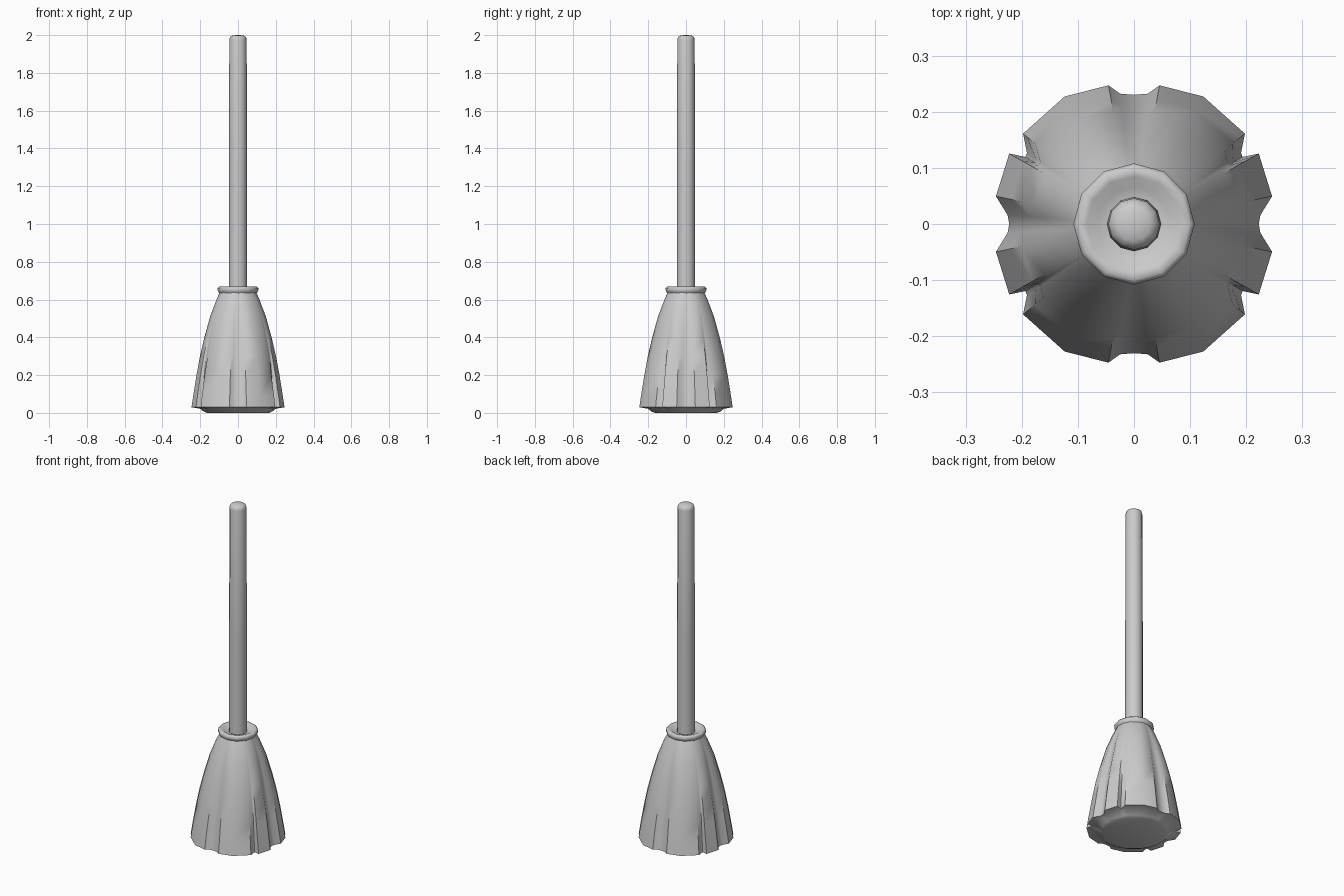
import bpy, bmesh, math

if "Cube" in bpy.data.objects:
    bpy.data.objects.remove(bpy.data.objects["Cube"])

grey = bpy.data.materials.new("light grey")
grey.diffuse_color = (0.6, 0.6, 0.6, 1)
grey.use_nodes = True
grey.node_tree.nodes["Principled BSDF"].inputs["Base Color"].default_value = grey.diffuse_color


def make_object(name, rings, cap_start=True, cap_end=True, angle=40):
    """Skin a stack of equal-length rings of points, optionally capped."""
    bm = bmesh.new()
    rows = [[bm.verts.new(p) for p in ring] for ring in rings]
    n = len(rows[0])
    for a, b in zip(rows, rows[1:]):
        for i in range(n):
            j = (i + 1) % n
            bm.faces.new((a[i], a[j], b[j], b[i]))
    if cap_start:
        bm.faces.new(rows[0][::-1])
    if cap_end:
        bm.faces.new(rows[-1])
    bmesh.ops.recalc_face_normals(bm, faces=bm.faces)
    me = bpy.data.meshes.new(name)
    bm.to_mesh(me)
    bm.free()
    me.materials.append(grey)
    ob = bpy.data.objects.new(name, me)
    bpy.context.collection.objects.link(ob)
    bpy.ops.object.select_all(action='DESELECT')
    ob.select_set(True)
    bpy.context.view_layer.objects.active = ob
    bpy.ops.object.shade_smooth_by_angle(angle=math.radians(angle))
    return ob


def circle(r, z, n=12):
    return [(r * math.cos(2 * math.pi * i / n), r * math.sin(2 * math.pi * i / n), z)
            for i in range(n)]


# Handle with a softly domed tip
make_object("handle", [circle(r, z) for r, z in
            [(0.049, 0.60), (0.048, 1.2), (0.046, 1.975), (0.042, 1.99),
             (0.03, 1.997), (0.012, 2.0)]], angle=60)

# Binding collar
make_object("collar", [circle(r, z) for r, z in
            [(0.085, 0.615), (0.097, 0.632), (0.107, 0.645), (0.108, 0.66), (0.100, 0.668),
             (0.085, 0.665), (0.065, 0.652), (0.04, 0.650)]], angle=60)

# Bristle hem outline: one quadrant (x, y, is_slot), mirrored to four
quadrant = [(0.225, 0.0, 0), (0.228, 0.016, 0), (0.249, 0.05, 0), (0.225, 0.127, 0),
            (0.196, 0.121, 1), (0.193, 0.128, 1), (0.200, 0.163, 0),
            (0.125, 0.230, 0), (0.046, 0.250, 0), (0.025, 0.235, 0), (0.0, 0.233, 0)]
outline = list(quadrant)
outline += [(-x, y, s) for x, y, s in quadrant[-2::-1]]
outline += [(x, -y, s) for x, y, s in outline[-2:0:-1]]


def hem(radius, z, pleat, slot):
    """Outline scaled to radius; pleat and slot fade the grooves to a circle."""
    pts = []
    for x, y, s in outline:
        f = math.hypot(x, y) / 0.255
        r = radius * (1 + (f - 1) * (slot if s else pleat))
        a = math.atan2(y, x)
        pts.append((r * math.cos(a), r * math.sin(a), z))
    return pts


# Pleated bristle skirt, from the flat underside up to the collar
make_object("bristles", [hem(*v) for v in
            [(0.165, 0.0, 0.0, 0.0), (0.185, 0.008, 0.1, 0.1), (0.205, 0.022, 0.4, 0.4),
             (0.252, 0.03, 1.0, 1.0), (0.243, 0.09, 1.0, 1.0), (0.225, 0.20, 0.95, 0.7),
             (0.206, 0.30, 0.9, 0.3), (0.182, 0.40, 0.8, 0.15), (0.151, 0.51, 0.6, 0.0),
             (0.116, 0.60, 0.3, 0.0), (0.096, 0.64, 0.0, 0.0)]], angle=45)
